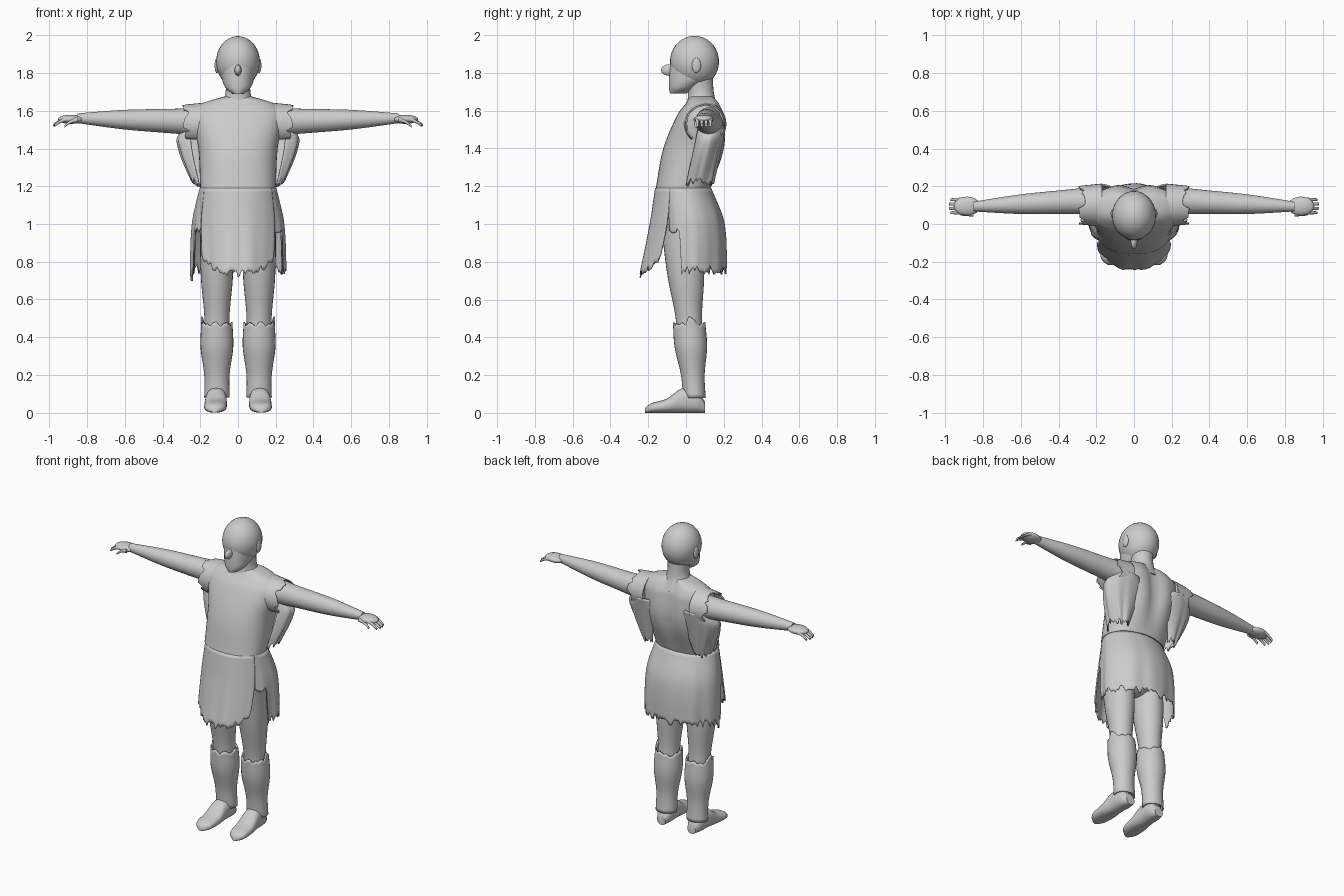
import bpy, bmesh, math, random
from math import cos, sin, radians

random.seed(4)
cube = bpy.data.objects.get("Cube")
if cube:
    bpy.data.objects.remove(cube)

grey = bpy.data.materials.new("plain grey")
grey.use_nodes = True
grey.diffuse_color = (0.6, 0.6, 0.6, 1)
grey.node_tree.nodes["Principled BSDF"].inputs["Base Color"].default_value = grey.diffuse_color


def finish(name, bm, mirror, cloth=False):
    """Turn a bmesh into a smooth grey object, thickened or mirrored on request."""
    bmesh.ops.recalc_face_normals(bm, faces=bm.faces)
    mesh = bpy.data.meshes.new(name)
    bm.to_mesh(mesh)
    bm.free()
    mesh.materials.append(grey)
    part = bpy.data.objects.new(name, mesh)
    bpy.context.collection.objects.link(part)
    if cloth:
        thickness = part.modifiers.new("thickness", "SOLIDIFY")
        thickness.thickness = 0.008
        thickness.offset = 0
    if mirror:
        part.modifiers.new("mirror", "MIRROR")
    bpy.ops.object.select_all(action="DESELECT")
    part.select_set(True)
    bpy.context.view_layer.objects.active = part
    bpy.ops.object.shade_smooth_by_angle(angle=radians(50))


def ball(name, centre, radii, mirror=False):
    bm = bmesh.new()
    bmesh.ops.create_uvsphere(bm, u_segments=28, v_segments=18, radius=1)
    bmesh.ops.scale(bm, vec=radii, verts=bm.verts)
    bmesh.ops.translate(bm, vec=centre, verts=bm.verts)
    finish(name, bm, mirror)


def sample(stations, place):
    """Smoothly interpolate the station rows at a place along the axis."""
    rows = sorted(stations)
    place = min(max(place, rows[0][0]), rows[-1][0])
    i = max(k for k in range(len(rows) - 1) if rows[k][0] <= place)
    here, after = rows[i], rows[i + 1]
    before, beyond = rows[max(i - 1, 0)], rows[min(i + 2, len(rows) - 1)]
    span = after[0] - here[0]
    u = (place - here[0]) / span
    blend = u * u * (3 - 2 * u)
    values = []
    for k in range(1, len(here)):
        leave = span * (after[k] - before[k]) / (after[0] - before[0])
        arrive = span * (beyond[k] - here[k]) / (beyond[0] - here[0])
        values.append(here[k] + (after[k] - here[k]) * blend
                      + u * (1 - u) * ((1 - u) * leave - u * arrive))
    return values


def trunk(z, front, back, half):
    """Ring on the middle line, from its front, back and half width."""
    return 0, (front + back) / 2, half, (back - front) / 2


def loft(name, stations, ring=trunk, axis="z", arc=None, edge=None, cols=28,
         rows=20, power=1.0, fold=0.0, warp=None, mirror=False):
    """Tube along an axis; an arc or a torn edge turns it into a cloth sheet."""
    bm = bmesh.new()
    first, last = arc or (0, 360)
    count = cols + 1 if arc else cols
    start = stations[0][0]
    grid = []
    for i in range(count):
        degrees = first + (last - first) * i / cols
        angle = radians(degrees)
        c, s = cos(angle), sin(angle)
        end = edge(degrees) if edge else stations[-1][0]
        line = []
        for j in range(rows + 1):
            t = start + (end - start) * j / rows
            centre_p, centre_q, radius_p, radius_q = ring(t, *sample(stations, t))
            k = 1 + fold * j / rows * (sin(9 * angle) + sin(14 * angle + 1) / 2)
            p = centre_p + radius_p * k * math.copysign(abs(c) ** power, c)
            q = centre_q + radius_q * k * math.copysign(abs(s) ** power, s)
            point = {"z": (p, q, t), "x": (t, p, q), "y": (p, t, q)}[axis]
            line.append(bm.verts.new(warp(*point) if warp else point))
        grid.append(line)
    for i in range(cols):
        this, following = grid[i], grid[(i + 1) % count]
        for j in range(rows):
            bm.faces.new((this[j], following[j], following[j + 1], this[j + 1]))
    cloth = bool(arc or edge)
    if not cloth:
        for j in (0, rows):
            bm.faces.new([line[j] for line in grid])
    finish(name, bm, mirror, cloth)


def torn(size):
    return random.uniform(-size, size)


# Head and neck
ball("skull", (0, .045, 1.86), (.116, .13, .136))
loft("face_and_jaw", [(1.69, -.085, 0, .03), (1.72, -.09, .05, .065),
                      (1.78, -.09, .14, .088), (1.88, -.08, .16, .1)])
ball("nose", (0, -.09, 1.815), (.018, .042, .03))
ball("ear", (.112, .055, 1.84), (.012, .024, .04), mirror=True)
loft("neck", [(1.6, 0, .18, .13), (1.68, .01, .15, .07), (1.8, 0, .14, .07)])


# Tunic body with a groove down the back
def spine(x, y, z):
    if y > .05:
        y -= .03 * math.exp(-(x / .05) ** 2) * min(1, max(0, (z - 1.2) * 5))
    return x, y, z


WAIST = (1.19, -.16, .13, .2)
loft("tunic_body", [WAIST, (1.4, -.12, .21, .21), (1.58, -.045, .205, .24),
                    (1.64, 0, .18, .19), (1.675, .02, .16, .075)],
     power=.85, warp=spine, cols=48, rows=30)

# Torn shoulder caps and loose cloth hanging under the arms
loft("shoulder_cap", [(.17, .11), (.32, .095)], lambda x, r: (.1, 1.53, r, r),
     axis="x", arc=(-50, 230), edge=lambda a: .275 + torn(.022), mirror=True)
loft("side_flap", [(1.52, .1), (1.44, .14), (1.2, .05)],
     lambda z, reach: (.18, z * .22 - .2, reach, .075),
     arc=(-60, 120), edge=lambda a: 1.22 + torn(.025), fold=.06, mirror=True)


# Skirt: front panel and back wrap, each with a torn hem
def front_hem(degrees):
    return .735 + .08 * ((degrees + 90) / 60) ** 2 + torn(.02)


def back_hem(degrees):
    if abs(degrees - 90) > 108:
        return .97 + torn(.02)
    tip = .06 if 183 < degrees < 190 else 0
    return .755 - tip + torn(.025)


loft("skirt_front", [WAIST, (1, -.19, .15, .215), (.7, -.25, .08, .2)],
     arc=(-152, -28), edge=front_hem, cols=44, fold=.02)
loft("skirt_back", [WAIST, (1, -.15, .2, .24), (.68, -.15, .21, .25)],
     arc=(-40, 220), edge=back_hem, cols=80, fold=.02)
ball("hips", (0, .01, 1), (.18, .12, .17))

# Arms and hands
loft("arm", [(.18, .08), (.3, .068), (.6, .052), (.85, .026)],
     lambda x, r: (.135 - .05 * x, 1.535 + .03 * x, r, r), axis="x", mirror=True)
ball("palm", (.885, .095, 1.555), (.07, .05, .024), mirror=True)


def finger(name, y, z, base, tip):
    """Finger that bends downward and thins toward its tip."""
    loft(name, [(base, 0, .013), (tip, 1, .007)],
         lambda x, bend, r: (y, z - .035 * bend ** 2, r, r),
         axis="x", cols=12, rows=8, mirror=True)


for n in range(4):
    finger(f"finger_{n + 1}", .06 + .023 * n, 1.557, .89, .987 - .01 * abs(n - 1.5))
finger("thumb", .052, 1.552, .85, .92)

# Legs with torn leg wraps
LEG = [(.08, .05), (.2, .05), (.35, .07), (.5, .066), (.72, .085), (1, .09)]


def leg_ring(z, r):
    return .112, .05 - .07 * z, r, r * (.85 + .4 * z)


def wrap_ring(z, r):
    return leg_ring(z, r + .013)


loft("leg", LEG, leg_ring, rows=26, mirror=True)
loft("leg_wrap", LEG, wrap_ring, mirror=True,
     edge=lambda a: .47 + torn(.014) + (.03 if a < 14 else 0))

# Feet resting on the ground
loft("foot", [(.1, .03, .03), (.06, .05, .055), (-.02, .055, .065),
              (-.1, .06, .038), (-.19, .05, .024), (-.217, .015, .012)],
     lambda y, half, height: (.115 - y / 25, height, half, height),
     axis="y", power=.85, mirror=True)
